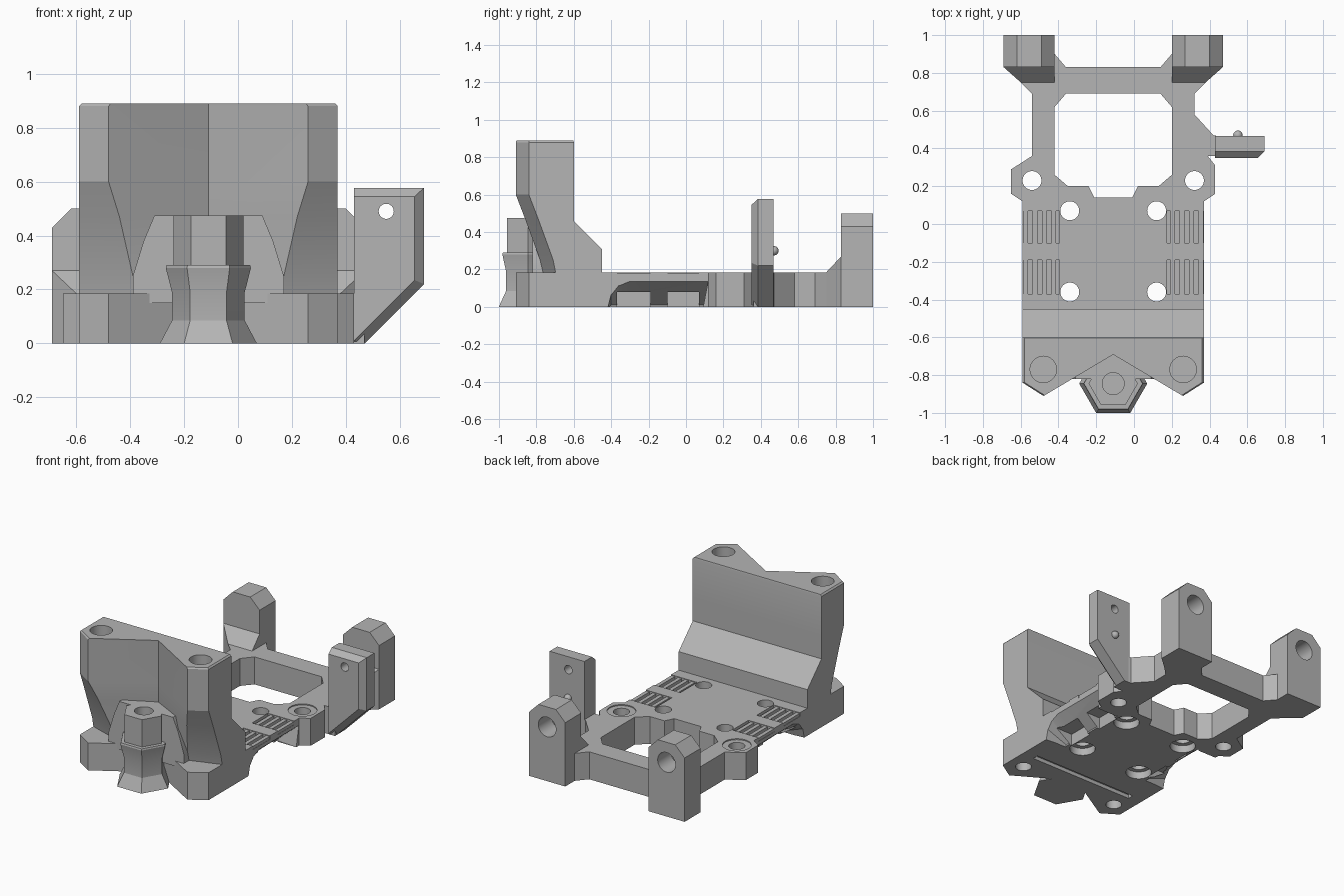
import bpy, bmesh, math
from mathutils import Vector

if "Cube" in bpy.data.objects:
    bpy.data.objects.remove(bpy.data.objects["Cube"])

CX = -0.11      # symmetry plane of the carriage
TOP = 0.185     # plate thickness
parts = []

grey = bpy.data.materials.new("light_grey")
grey.use_nodes = True
COLOUR = (0.46, 0.46, 0.46, 1)
grey.diffuse_color = COLOUR
grey.node_tree.nodes["Principled BSDF"].inputs["Base Color"].default_value = COLOUR


def finish(name, bm, part=True):
    bmesh.ops.recalc_face_normals(bm, faces=bm.faces)
    mesh = bpy.data.meshes.new(name)
    bm.to_mesh(mesh)
    bm.free()
    ob = bpy.data.objects.new(name, mesh)
    bpy.context.scene.collection.objects.link(ob)
    mesh.materials.append(grey)
    if part:
        parts.append(ob)
    else:
        ob.hide_render = True
    return ob


def loft(name, rings, part=True):
    bm = bmesh.new()
    rows = [[bm.verts.new(p) for p in ring] for ring in rings]
    n = len(rows[0])
    for a, b in zip(rows, rows[1:]):
        for i in range(n):
            j = (i + 1) % n
            bm.faces.new((a[i], a[j], b[j], b[i]))
    bm.faces.new(rows[0])
    bm.faces.new(rows[-1])
    return finish(name, bm, part)


def prism(name, pts, lo, hi, axis="z", part=True):
    place = {"x": lambda p, d: (d, p[0], p[1]),
             "y": lambda p, d: (p[0], d, p[1]),
             "z": lambda p, d: (p[0], p[1], d)}[axis]
    return loft(name, [[place(p, d) for p in pts] for d in (lo, hi)], part)


def box(name, x, y, z, part=True):
    pts = [(x[0], y[0]), (x[1], y[0]), (x[1], y[1]), (x[0], y[1])]
    return prism(name, pts, z[0], z[1], "z", part)


def circle(u, v, r, n=40):
    return [(u + r * math.cos(math.tau * i / n), v + r * math.sin(math.tau * i / n))
            for i in range(n)]


def rod(u, v, r, lo, hi, axis="z"):
    return prism("cutter", circle(u, v, r), lo, hi, axis, False)


def hull(name, pts):
    bm = bmesh.new()
    for p in pts:
        bm.verts.new(p)
    res = bmesh.ops.convex_hull(bm, input=bm.verts)
    bmesh.ops.delete(bm, geom=[v for v in res["geom_interior"] if isinstance(v, bmesh.types.BMVert)],
                     context="VERTS")
    return finish(name, bm)


def cut(ob, *cutters):
    bpy.context.view_layer.objects.active = ob
    for c in cutters:
        mod = ob.modifiers.new("cut", "BOOLEAN")
        mod.operation, mod.solver, mod.object = "DIFFERENCE", "EXACT", c
        bpy.ops.object.modifier_apply(modifier=mod.name)
        bpy.data.objects.remove(c)


def side(s, x):
    """x given on the model's left; s = -1 gives its mirror image."""
    return x if s > 0 else 2 * CX - x


def both(half):
    return half + [(side(-1, x), y) for x, y in reversed(half) if abs(x - CX) > 0.001]


# Base plate with the open rear frame
front_edge = [(CX, -0.69), (0.26, -0.91), (0.37, -0.84), (0.37, 0.12), (0.43, 0.16)]
left_edge = [(0.43, 0.31), (0.39, 0.36), (0.47, 0.36), (0.47, 0.46), (0.42, 0.47),
             (0.32, 0.58), (0.32, 0.69), (0.45, 0.82), (0.2, 0.9), (0.14, 0.83)]
right_edge = [(side(-1, x), y) for x, y in
              [(0.14, 0.83), (0.2, 0.9), (0.45, 0.82), (0.32, 0.69), (0.32, 0.36), (0.43, 0.29)]]
front_mirror = [(side(-1, x), y) for x, y in reversed(front_edge[1:])]
base = prism("base_plate", front_edge + left_edge + right_edge + front_mirror, 0, TOP)

opening = [(-0.01, 0.14), (0.02, 0.2), (0.13, 0.2), (0.2, 0.26), (0.2, 0.62), (0.14, 0.69)]
cut(base, prism("cutter", both(opening), -0.1, 0.4, "z", False))

arch = [(-0.42, -0.01), (-0.40, 0.07), (-0.36, 0.12), (-0.3, 0.145), (0.12, 0.145), (0.09, -0.01)]
SLOTS = [(-0.37, -0.19), (-0.1, 0.07)]
for s in (1, -1):
    # Sloping undercut below each belt clamp
    outer = [(side(s, 0.38), y, z) for y, z in arch]
    inner = [(side(s, 0.22), y, min(z, 0.01)) for y, z in arch]
    cut(base, loft("cutter", [outer, inner], False))
    for lo, hi in SLOTS:
        cut(base, box("cutter", sorted((side(s, 0.2), side(s, 0.38))), (lo, hi), (-0.01, 0.08), False),
            box("cutter", sorted((side(s, 0.175), side(s, 0.38))), (lo, hi), (0.16, 0.3), False))
        # Belt teeth
        for i in range(4):
            x = side(s, 0.205 + i * 0.05)
            box("belt_tooth", (x - 0.013, x + 0.013), (lo, hi), (0.15, 0.18))
    # Mounting holes: counterbored in the plate, plain in the ears
    for y in (0.07, -0.36):
        cut(base, rod(side(s, 0.12), y, 0.05, -0.1, 0.4), rod(side(s, 0.12), y, 0.08, -0.1, 0.05))
    cut(base, rod(side(s, 0.32), 0.23, 0.05, -0.1, 0.4),
        rod(side(s, 0.32), 0.23, 0.088, 0.178, 0.3),
        rod(side(s, 0.26), -0.77, 0.05, -0.1, 0.1))
cut(base, box("cutter", (-0.5, 0.28), (-0.65, -0.61), (-0.1, 0.025), False))

# Tower with a V-shaped front that slopes back near the foot
def tower_ring(z, corner, tip, inset=1.0):
    half = [(CX, -0.69), tip, (0.37, corner), (0.37, -0.6)]
    return [(CX + (x - CX) * inset, -0.75 + (y + 0.75) * inset, z) for x, y in both(half)]

tower = loft("tower", [tower_ring(0.15, -0.69, (0.16, -0.76)),
                       tower_ring(0.25, -0.71, (0.17, -0.78)),
                       tower_ring(0.47, -0.79, (0.22, -0.86)),
                       tower_ring(0.6, -0.84, (0.26, -0.91)),
                       tower_ring(0.88, -0.84, (0.26, -0.91)),
                       tower_ring(0.89, -0.84, (0.26, -0.91), 0.98)])
for s in (1, -1):
    cut(tower, rod(side(s, 0.26), -0.77, 0.07, 0.64, 1.0))
prism("tower_rear_brace", [(-0.7, 0.1), (-0.45, 0.1), (-0.45, 0.31), (-0.6, 0.46), (-0.68, 0.46)],
      side(-1, 0.37), 0.37, "x")

# Tapered web joining the tower and the nut post
web = hull("tower_web", [(side(s, x), y, z) for s in (1, -1) for y in (-0.82, -0.66)
                         for x, z in ((0.17, 0.15), (0.17, 0.25), (0.13, 0.38), (0.09, 0.475))])

# Six-sided waisted post
HY = -0.845
post = loft("hex_post", [[(x, y, z) for x, y in circle(CX, HY, r, 6)] for z, r in
                         ((0, 0.18), (0.085, 0.135), (0.19, 0.135), (0.28, 0.158),
                          (0.29, 0.155), (0.291, 0.13), (0.475, 0.13))])
for ob in (web, post):
    cut(ob, rod(CX, HY, 0.058, 0.3, 0.6))

# Rear rod holders with sloping feet
for s in (1, -1):
    shape = [(0.2, 0), (0.47, 0), (0.47, 0.43), (0.4, 0.5), (0.27, 0.5), (0.2, 0.43)]
    holder = prism("rod_holder", [(side(s, x), z) for x, z in shape], 0.83, 1.0, "y")
    cut(holder, rod(side(s, 0.335), 0.365, 0.066, 0.86, 1.1, "y"))
    foot = [(0.2, 0.75), (0.38, 0.75), (0.47, 0.83), (0.47, 0.85), (0.2, 0.85)]
    hull("holder_foot", [(side(s, x), y, z) for x, y in foot for z in (0, TOP)] +
         [(side(s, x), y, 0.27) for x in (0.2, 0.47) for y in (0.83, 0.85)])

# Upright switch bracket with bevelled front edges
bracket = hull("switch_bracket",
               [(x, y, z) for y in (0.385, 0.467) for x, z in
                ((0.43, 0), (0.47, 0), (0.69, 0.22), (0.69, 0.577), (0.43, 0.577))] +
               [(x, 0.35, z) for x, z in
                ((0.43, 0.01), (0.655, 0.235), (0.655, 0.545), (0.43, 0.545))])
cut(bracket, rod(0.55, 0.49, 0.028, 0.2, 0.6, "y"))
bm = bmesh.new()
bmesh.ops.create_uvsphere(bm, u_segments=20, v_segments=12, radius=0.025)
bmesh.ops.translate(bm, verts=bm.verts, vec=Vector((0.55, 0.47, 0.3)))
finish("switch_locating_pin", bm)

# Smooth the round walls, keep the edges sharp
bpy.ops.object.select_all(action="DESELECT")
for ob in parts:
    ob.select_set(True)
bpy.context.view_layer.objects.active = base
bpy.ops.object.shade_smooth_by_angle(angle=math.radians(20))
